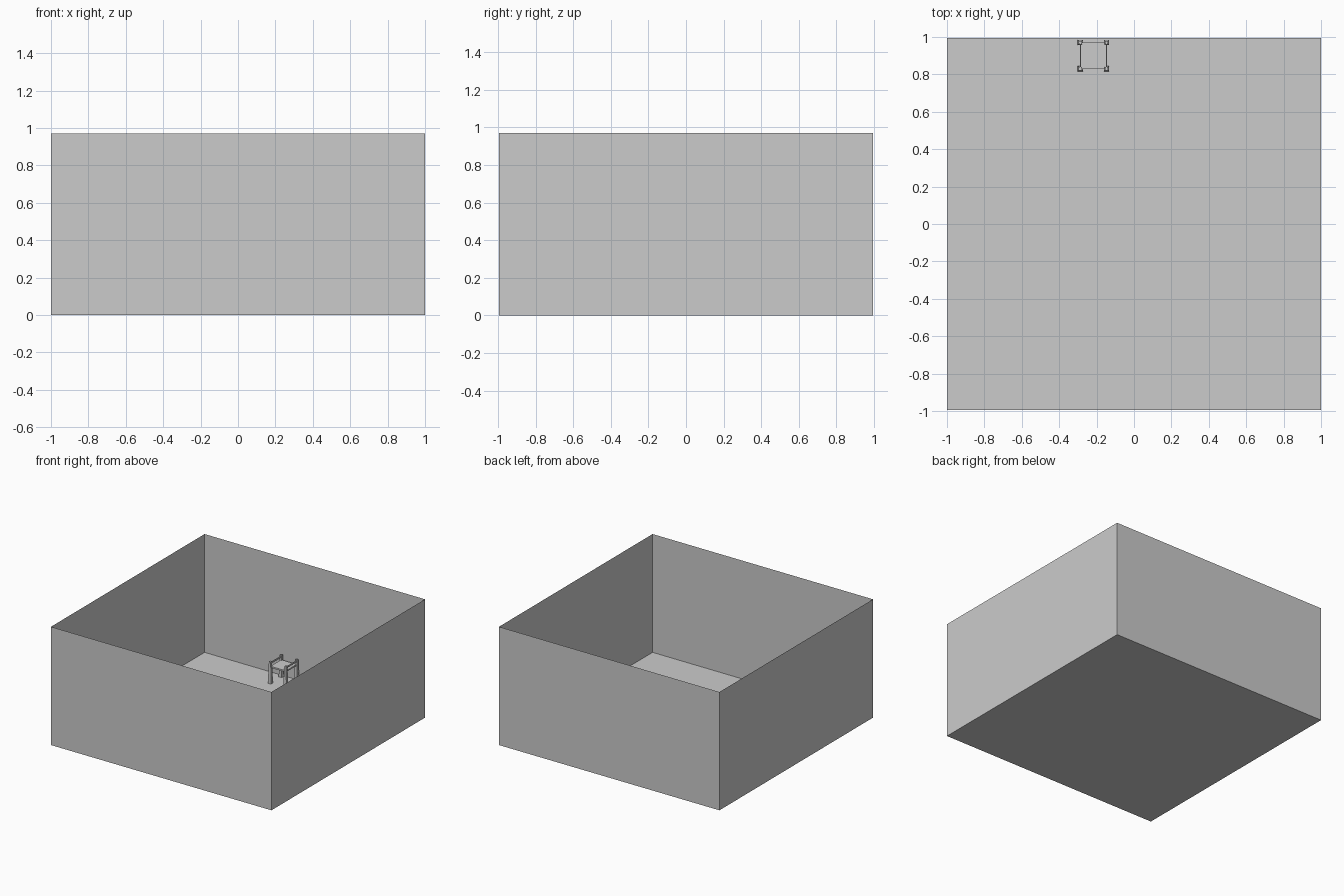
import bpy, bmesh
from mathutils import Matrix, Vector

old = bpy.data.objects.get("Cube")
if old:
    bpy.data.objects.remove(old, do_unlink=True)

grey = bpy.data.materials.new("plain_grey")
grey.use_nodes = True
grey.diffuse_color = (0.6, 0.6, 0.6, 1)
grey.node_tree.nodes["Principled BSDF"].inputs["Base Color"].default_value = (0.6, 0.6, 0.6, 1)


def finish(bm, name):
    mesh = bpy.data.meshes.new(name)
    bm.to_mesh(mesh)
    bm.free()
    mesh.materials.append(grey)
    obj = bpy.data.objects.new(name, mesh)
    bpy.context.collection.objects.link(obj)
    return obj


def box(name, lo, hi, taper=1.0, open_top=False):
    """Box between two corners, with an optional narrower or missing top."""
    lo, hi = Vector(lo), Vector(hi)
    mid, size = (lo + hi) / 2, hi - lo
    bm = bmesh.new()
    bmesh.ops.create_cube(bm, size=1)
    for v in bm.verts:
        if v.co.z > 0:
            v.co.x *= taper
            v.co.y *= taper
    bm.transform(Matrix.Translation(mid) @ Matrix.Diagonal((*size, 1)))
    if open_top:
        top = [f for f in bm.faces if f.normal.z > 0.9]
        bmesh.ops.delete(bm, geom=top, context='FACES_ONLY')
    return finish(bm, name)


# Open room: floor and four thin walls
box("room_shell", (-1, -0.995, 0), (1, 0.995, 0.97), open_top=True)

# Small four-post stand by the back wall
cx, cy, half = -0.217, 0.9, 0.07
post_height, seat_height = 0.18, 0.14
for sx, side in ((-1, "right"), (1, "left")):
    for sy, end in ((-1, "front"), (1, "back")):
        px, py = cx + sx * half, cy + sy * half
        box(f"{end}_{side}_post", (px - 0.014, py - 0.014, 0.002),
            (px + 0.014, py + 0.014, post_height), taper=0.6)

# Seat panel between the posts
box("seat", (cx - half, cy - half, seat_height - 0.012),
    (cx + half, cy + half, seat_height))

# Slim rails joining the post tops at both sides
for sx, side in ((-1, "right"), (1, "left")):
    px = cx + sx * half
    box(f"{side}_rail", (px - 0.003, cy - half, post_height - 0.02),
        (px + 0.003, cy + half, post_height - 0.008))
